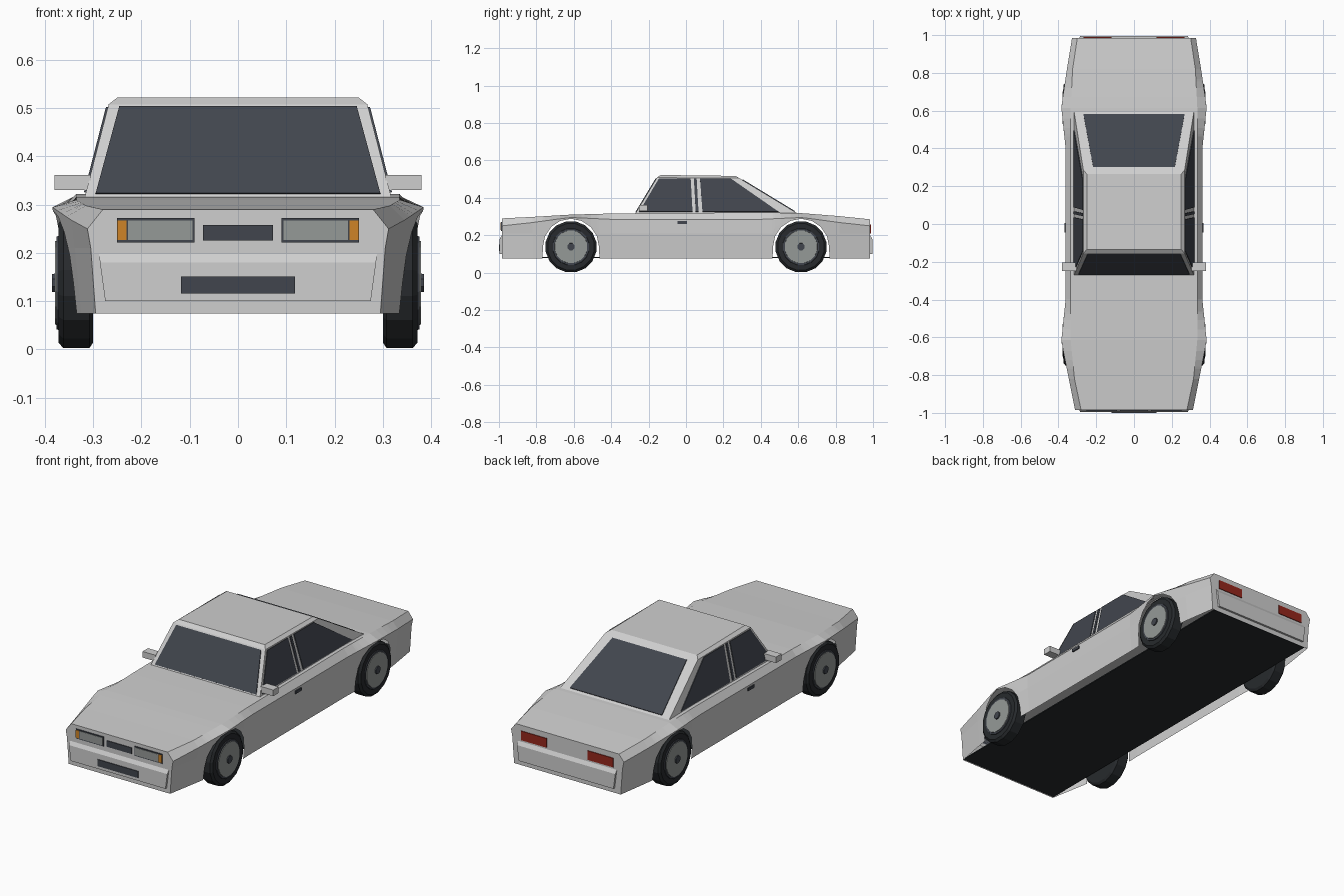
import bpy, bmesh, math
from mathutils import Vector

cube = bpy.data.objects.get("Cube")
if cube:
    bpy.data.objects.remove(cube, do_unlink=True)


def material(name, r, g, b):
    m = bpy.data.materials.new(name)
    m.use_nodes = True
    m.diffuse_color = (r, g, b, 1)
    m.node_tree.nodes["Principled BSDF"].inputs["Base Color"].default_value = (r, g, b, 1)
    return m


PAINT = material("silver paint", .62, .62, .62)
GLASS = material("dark glass", .053, .06, .075)
RUBBER = material("black rubber", .02, .023, .026)
METAL = material("grey metal", .3, .32, .31)
AMBER = material("amber", .62, .23, .02)
RED = material("tail red", .3, .02, .012)


def finish(name, bm, mat, fix=True):
    if fix:
        bmesh.ops.recalc_face_normals(bm, faces=bm.faces)
    mesh = bpy.data.meshes.new(name)
    bm.to_mesh(mesh)
    bm.free()
    mesh.materials.append(mat)
    ob = bpy.data.objects.new(name, mesh)
    bpy.context.collection.objects.link(ob)
    return ob


def loft(name, rings, mat, caps=True):
    """Skin closed rings of equal point count."""
    bm = bmesh.new()
    loops = [[bm.verts.new(p) for p in ring] for ring in rings]
    n = len(loops[0])
    for a, b in zip(loops, loops[1:]):
        for i in range(n):
            j = (i + 1) % n
            bm.faces.new((a[i], a[j], b[j], b[i]))
    if caps:
        bm.faces.new(loops[0])
        bm.faces.new(loops[-1])
    return finish(name, bm, mat)


def plate(name, pts, direction, mat, thick=.004):
    """Thin panel raised from a flat outline."""
    d = Vector(direction).normalized() * thick
    base = [Vector(p) for p in pts]
    return loft(name, [base, [p + d for p in base]], mat)


def box(name, x0, x1, y0, y1, z0, z1, mat):
    ring = [(x0, y0), (x1, y0), (x1, y1), (x0, y1)]
    return loft(name, [[(x, y, z) for x, y in ring] for z in (z0, z1)], mat)


# Body stations: y, sill x, waist x, shoulder x, shoulder z, deck edge x, deck z
ROWS = [
    (-.985, .295, .305, .312, .25, .28, .29),
    (-.82, .325, .338, .345, .268, .315, .298),
    (-.62, .36, .375, .385, .295, .335, .31),
    (-.40, .352, .362, .362, .285, .335, .316),
    (.40, .352, .362, .362, .285, .335, .322),
    (.62, .36, .375, .385, .295, .335, .318),
    (.82, .335, .35, .355, .268, .325, .302),
    (.985, .31, .32, .328, .25, .30, .285),
]
SILL, WAIST, AXLE, HUB_Z, ARCH = .075, .21, .615, .138, .15


def mix(a, b, t):
    return a + (b - a) * t


def station(y, low):
    """Half section at y, sill to deck edge, with its lower edge at low."""
    for a, b in zip(ROWS, ROWS[1:]):
        if y <= b[0]:
            break
    t = (y - a[0]) / (b[0] - a[0])
    _, xb, xm, xs, zs, xt, zt = [mix(p, q, t) for p, q in zip(a, b)]

    def wall(z):
        if z < WAIST:
            return mix(xb, xm, (z - SILL) / (WAIST - SILL))
        return mix(xm, xs, (z - WAIST) / (zs - WAIST))
    mid = max(WAIST, (low + zs) / 2)
    return [(wall(low), y, low), (wall(mid), y, mid), (xs, y, zs), (xt, y, zt)]


# Body shell, open below, with the arches shaped into its lower edge
stops = [(r[0], SILL) for r in ROWS if abs(abs(r[0]) - AXLE) > ARCH]
for side in (-1, 1):
    for k in range(9):
        a = math.pi * k / 8
        stops.append((side * AXLE + ARCH * math.cos(a), HUB_Z + ARCH * math.sin(a)))
    for e in (-1, 1):
        stops.append((side * AXLE + e * (ARCH + .002), SILL))
bm = bmesh.new()
lines = []
for y, low in sorted(stops):
    half = station(y, low)
    pts = half + [(-x, py, z) for x, py, z in reversed(half)]
    lines.append([bm.verts.new(p) for p in pts])
for a, b in zip(lines, lines[1:]):
    for i in range(len(a) - 1):
        bm.faces.new((a[i], a[i + 1], b[i + 1], b[i]))
bm.faces.new(lines[0])
bm.faces.new(lines[-1])
bmesh.ops.recalc_face_normals(bm, faces=bm.faces)
if max(bm.faces, key=lambda f: f.calc_center_median().z).normal.z < 0:
    bmesh.ops.reverse_faces(bm, faces=bm.faces)
finish("body_shell", bm, PAINT, fix=False)
box("floor_pan", -.294, .294, -.98, .98, .077, .083, RUBBER)

# Cabin: base, eaves and roof rings
def rect(x, y0, y1, z0, z1):
    return [(-x, y0, z0), (x, y0, z0), (x, y1, z1), (-x, y1, z1)]


loft("cabin", [rect(.318, -.272, .60, .314, .314), rect(.268, -.155, .285, .508, .505),
               rect(.25, -.135, .265, .522, .517)], PAINT)

# Windscreen and rear window lie on the cabin slopes
def slope(name, y0, z0, y1, z1, low_x, high_x, f0, f1, facing):
    ends = [(low_x, f0), (high_x, f1)]
    pts = [(s * x, mix(y0, y1, f), mix(z0, z1, f))
           for (x, f), signs in zip(ends, ((-1, 1), (1, -1))) for s in signs]
    plate(name, pts, (0, facing * (z1 - z0), abs(y1 - y0)), GLASS)


slope("windscreen", -.272, .314, -.155, .508, .295, .246, .04, .97, -1)
slope("rear_window", .60, .314, .285, .505, .268, .216, .06, .95, 1)

# Side glass outlines as (y, z)
SIDE_GLASS = {
    "front_side_window": [(-.25, .325), (.035, .325), (.025, .502), (-.145, .502)],
    "pillar_strip": [(.052, .325), (.067, .325), (.057, .502), (.042, .502)],
    "rear_side_window": [(.088, .325), (.495, .325), (.24, .502), (.075, .502)],
}
for s, tag in ((1, "left"), (-1, "right")):
    for name, outline in SIDE_GLASS.items():
        pts = [(s * mix(.318, .268, (z - .314) / .194), y, z) for y, z in outline]
        plate(f"{tag}_{name}", pts, (s, 0, .26), GLASS)
    box(f"{tag}_mirror", s * .305, s * .38, -.25, -.205, .33, .362, PAINT)
    box(f"{tag}_door_handle", s * .355, s * .368, -.045, .005, .26, .275, GLASS)

# Bumpers with a sloped upper lip
for s, tag in ((-1, "front"), (1, "rear")):
    prof = [(.98, .1, .275), (.996, .1, .275), (.996, .18, .286), (.984, .2, .288), (.98, .2, .288)]
    loft(f"{tag}_bumper", [[(e * x, s * y, z) for y, z, x in prof] for e in (-1, 1)], PAINT)


def panel(name, x0, x1, z0, z1, y, mat, thick=.004):
    """Panel on the nose or tail."""
    pts = [(x0, y, z0), (x1, y, z0), (x1, y, z1), (x0, y, z1)]
    plate(name, pts, (0, y, 0), mat, thick)


panel("grille", -.073, .073, .226, .258, -.985, GLASS)
panel("lower_intake", -.118, .118, .116, .151, -.996, GLASS)
for s, tag in ((1, "left"), (-1, "right")):
    panel(f"{tag}_lamp_frame", s * .09, s * .251, .222, .272, -.985, GLASS)
    panel(f"{tag}_headlamp", s * .094, s * .228, .227, .267, -.985, METAL, .006)
    panel(f"{tag}_indicator", s * .231, s * .25, .227, .267, -.985, AMBER, .006)
    panel(f"{tag}_tail_lamp", s * .12, s * .268, .208, .256, .985, RED)


# Wheels: chamfered tyre, rim disc and hub cap
def disc(name, s, y, steps, mat, sides=16):
    rings = [[(s * x, y + r * math.cos(math.tau * (k + .5) / sides),
               HUB_Z + r * math.sin(math.tau * (k + .5) / sides))
              for k in range(sides)] for x, r in steps]
    loft(name, rings, mat)


for s, side in ((1, "left"), (-1, "right")):
    for y, end in ((-AXLE, "front"), (AXLE, "rear")):
        tag = f"{end}_{side}"
        disc(tag + "_tyre", s, y, [(.30, .126), (.308, .138), (.362, .138), (.372, .126)], RUBBER)
        disc(tag + "_rim_edge", s, y, [(.37, .1), (.376, .098)], GLASS)
        disc(tag + "_rim", s, y, [(.37, .09), (.379, .088)], METAL)
        disc(tag + "_hub_cap", s, y, [(.37, .022), (.385, .02)], GLASS, 8)
